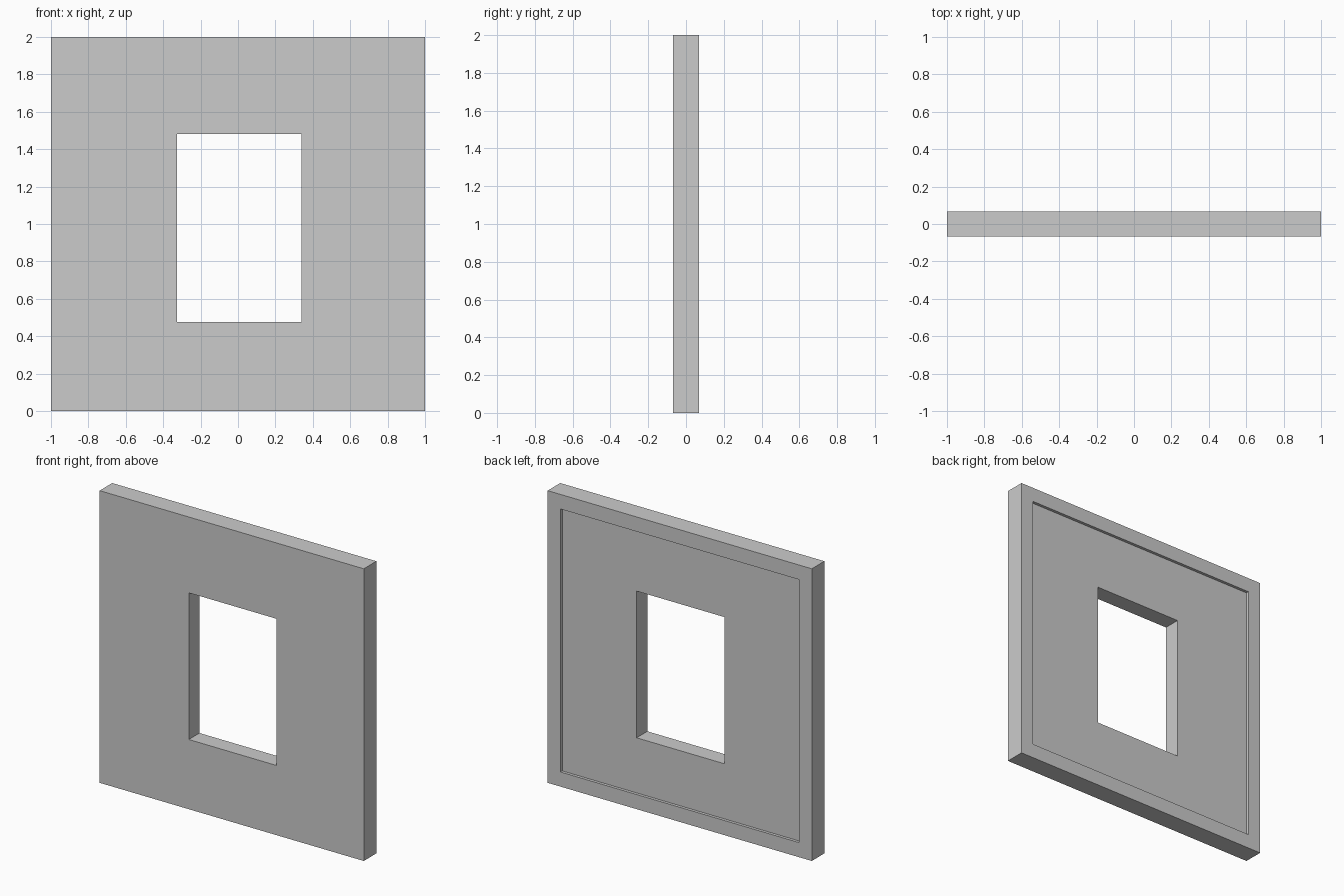
import bpy
import bmesh

if "Cube" in bpy.data.objects:
    bpy.data.objects.remove(bpy.data.objects["Cube"])

HALF_T = 0.068          # half wall thickness
RECESS = 0.02           # depth of the pocket in the back face
OUTER = (-1.0, 1.0, 0.0, 2.0)            # x0, x1, z0, z1
POCKET = (-0.903, 0.903, 0.1, 1.9)
WINDOW = (-0.325, 0.34, 0.477, 1.481)

bm = bmesh.new()


def ring(rect, y):
    """Rectangle of four vertices at depth y."""
    x0, x1, z0, z1 = rect
    return [bm.verts.new((x, y, z)) for x, z in ((x0, z0), (x1, z0), (x1, z1), (x0, z1))]


# Rings run round the wall section: outside, back rim, pocket, window opening, front
rings = [
    ring(OUTER, -HALF_T),
    ring(OUTER, HALF_T),
    ring(POCKET, HALF_T),
    ring(POCKET, HALF_T - RECESS),
    ring(WINDOW, HALF_T - RECESS),
    ring(WINDOW, -HALF_T),
]
for a, b in zip(rings, rings[1:] + rings[:1]):
    for i in range(4):
        j = (i + 1) % 4
        bm.faces.new((a[i], a[j], b[j], b[i]))
bmesh.ops.recalc_face_normals(bm, faces=bm.faces)

# Wall panel with window opening
mesh = bpy.data.meshes.new("window_wall")
bm.to_mesh(mesh)
bm.free()
wall = bpy.data.objects.new("window_wall", mesh)
bpy.context.collection.objects.link(wall)
